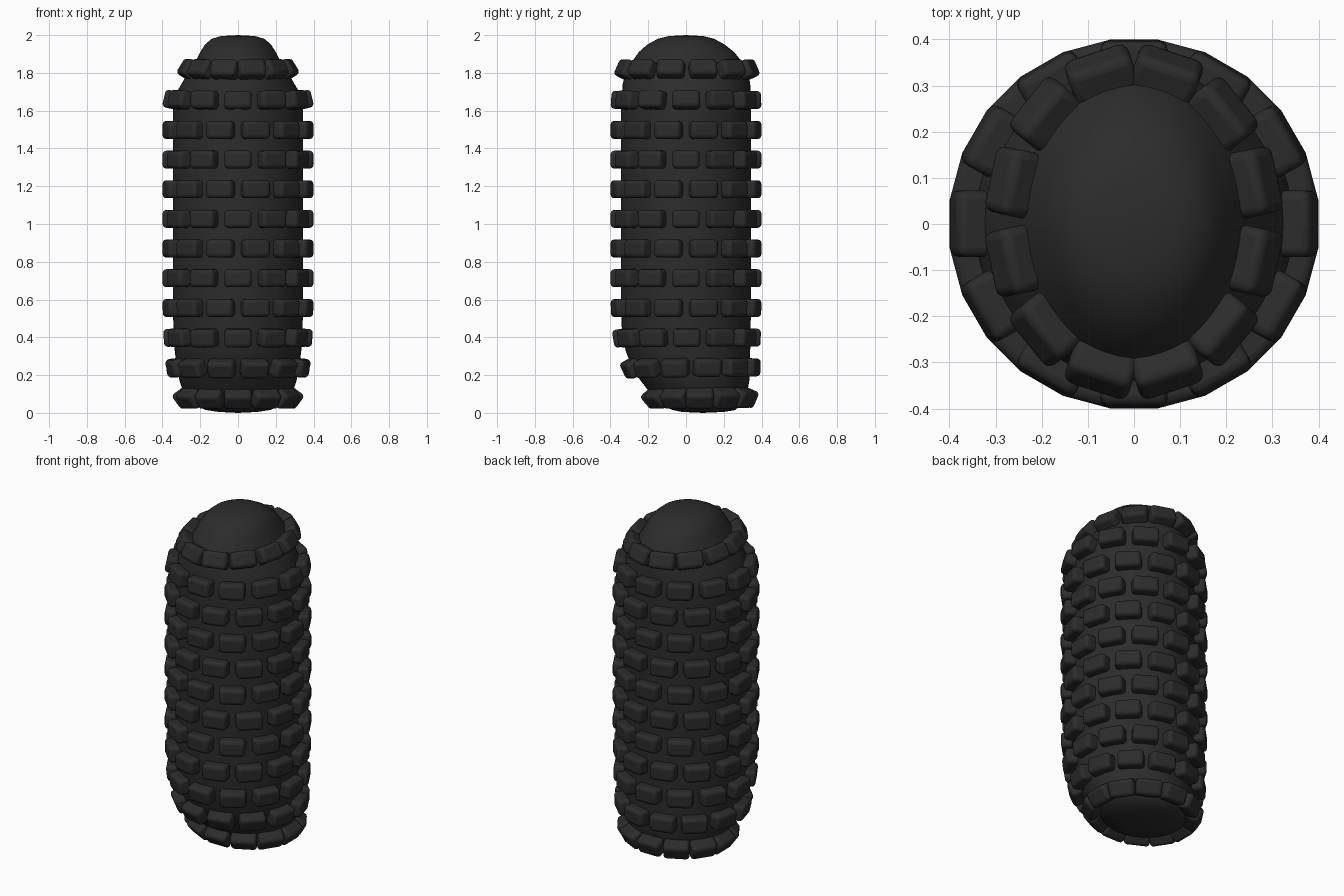
import bpy, bmesh, math
from mathutils import Vector, Matrix

cube = bpy.data.objects.get("Cube")
if cube:
    bpy.data.objects.remove(cube)

rubber = bpy.data.materials.new("black rubber")
rubber.use_nodes = True
colour = (0.025, 0.025, 0.025, 1)
rubber.diffuse_color = colour
rubber.node_tree.nodes["Principled BSDF"].inputs["Base Color"].default_value = colour

# Body sections: height, half width, front y, back y
SECTIONS = [
    (0.005, 0.10, -0.02, 0.20), (0.015, 0.17, -0.07, 0.26),
    (0.04, 0.23, -0.13, 0.29), (0.08, 0.28, -0.17, 0.32),
    (0.17, 0.31, -0.24, 0.335), (0.25, 0.325, -0.29, 0.34),
    (0.33, 0.335, -0.32, 0.34), (0.45, 0.342, -0.34, 0.342),
    (0.60, 0.345, -0.345, 0.345), (1.62, 0.345, -0.345, 0.345),
    (1.68, 0.335, -0.34, 0.342), (1.74, 0.30, -0.335, 0.34),
    (1.80, 0.265, -0.32, 0.33), (1.86, 0.225, -0.285, 0.295),
    (1.91, 0.20, -0.25, 0.255), (1.95, 0.175, -0.205, 0.205),
    (1.98, 0.14, -0.15, 0.15), (1.995, 0.09, -0.09, 0.09),
]


def surface(angle, z):
    """Point on the body at an angle measured from the front."""
    for low, high in zip(SECTIONS, SECTIONS[1:]):
        if z <= high[0]:
            break
    t = (z - low[0]) / (high[0] - low[0])
    half, front, back = (a + (b - a) * t for a, b in zip(low[1:], high[1:]))
    middle, depth = (front + back) / 2, (back - front) / 2
    return Vector((half * math.sin(angle), middle - depth * math.cos(angle), z))


def finish(name, bm):
    bmesh.ops.recalc_face_normals(bm, faces=bm.faces)
    mesh = bpy.data.meshes.new(name)
    bm.to_mesh(mesh)
    bm.free()
    mesh.materials.append(rubber)
    obj = bpy.data.objects.new(name, mesh)
    bpy.context.collection.objects.link(obj)
    for other in bpy.context.selected_objects:
        other.select_set(False)
    obj.select_set(True)
    bpy.context.view_layer.objects.active = obj
    return obj


# Rounded body with a slanted lower front
SIDES = 48
bm = bmesh.new()
rings = [[bm.verts.new(surface(2 * math.pi * i / SIDES, s[0])) for i in range(SIDES)]
         for s in SECTIONS]
for lower, upper in zip(rings, rings[1:]):
    for i in range(SIDES):
        j = (i + 1) % SIDES
        bm.faces.new((lower[i], lower[j], upper[j], upper[i]))
for ring, z in ((rings[0], 0), (rings[-1], 2)):
    centre = sum((v.co for v in ring), Vector()) / SIDES
    centre.z = z
    pole = bm.verts.new(centre)
    for i in range(SIDES):
        bm.faces.new((ring[i], ring[(i + 1) % SIDES], pole))
finish("body", bm)
bpy.ops.object.shade_smooth()

# Staggered rows of rounded tread blocks, turned to follow the body
ROWS, BLOCKS = 12, 12
for row in range(ROWS):
    z = 0.085 + row * 0.157
    bm = bmesh.new()
    for k in range(BLOCKS):
        angle = 2 * math.pi * (k + (row % 2) / 2) / BLOCKS
        point = surface(angle, z)
        along = (surface(angle + 0.05, z) - surface(angle - 0.05, z)).normalized()
        up = (surface(angle, z + 0.045) - surface(angle, z - 0.045)).normalized()
        normal = along.cross(up).normalized()
        up = normal.cross(along)
        turn = Matrix((along, normal, up)).transposed().to_4x4()
        place = Matrix.Translation(point + normal * 0.012) @ turn
        bmesh.ops.create_cube(bm, size=1, matrix=place @ Matrix.Diagonal((0.145, 0.085, 0.095, 1)))
    obj = finish(f"tread_row_{row + 1}", bm)
    bevel = obj.modifiers.new("rounded edges", 'BEVEL')
    bevel.width = 0.02
    bevel.segments = 3
    bpy.ops.object.shade_smooth_by_angle(angle=math.radians(40))
